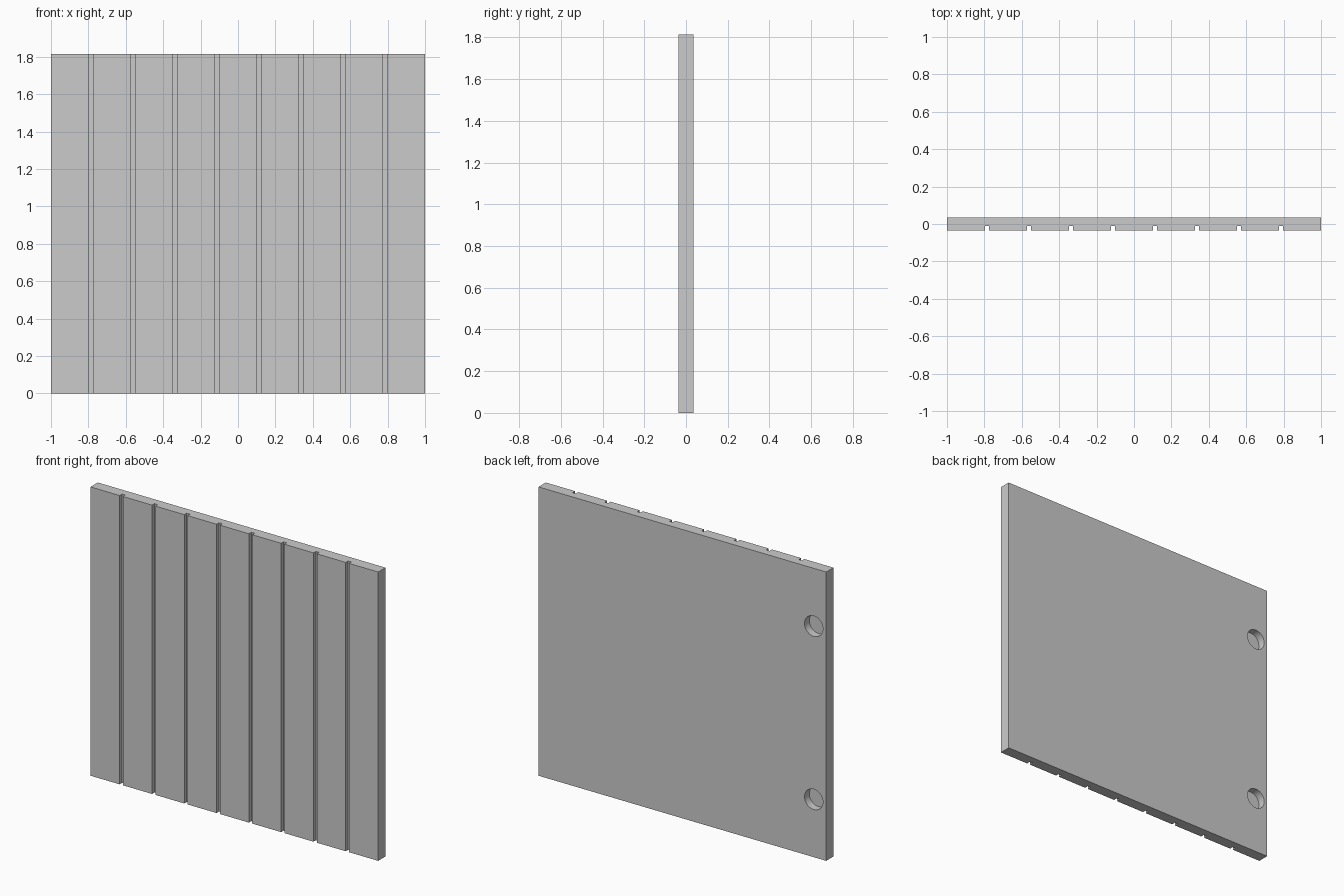
import bpy, bmesh
from math import pi, radians

if "Cube" in bpy.data.objects:
    bpy.data.objects.remove(bpy.data.objects["Cube"])

HALF_T, HEIGHT = 0.036, 1.815            # half thickness, panel height
PITCH, GROOVE_W, GROOVE_D = 0.2245, 0.023, 0.024
HOLE_X, HOLE_R, HOLE_D = -0.913, 0.064, 0.048

# Panel outline seen from above, with eight grooves along the front
profile = [(-1, HALF_T), (-1, -HALF_T)]
for i in range(8):
    x = (i - 3.5) * PITCH
    l, r = x - GROOVE_W / 2, x + GROOVE_W / 2
    floor = -HALF_T + GROOVE_D
    profile += [(l, -HALF_T), (l, floor), (r, floor), (r, -HALF_T)]
profile += [(1, -HALF_T), (1, HALF_T)]

# Extrude the outline upwards
bm = bmesh.new()
face = bm.faces.new([bm.verts.new((x, y, 0)) for x, y in profile])
top = bmesh.ops.extrude_face_region(bm, geom=[face])["geom"]
bmesh.ops.translate(bm, vec=(0, 0, HEIGHT),
                    verts=[v for v in top if isinstance(v, bmesh.types.BMVert)])
bmesh.ops.recalc_face_normals(bm, faces=bm.faces)
mesh = bpy.data.meshes.new("grooved_door_panel")
bm.to_mesh(mesh)
bm.free()
panel = bpy.data.objects.new("grooved_door_panel", mesh)
bpy.context.collection.objects.link(panel)

# Blind hinge cup holes in the back face
for z in (HEIGHT / 2 - 0.544, HEIGHT / 2 + 0.544):
    bpy.ops.mesh.primitive_cylinder_add(vertices=64, radius=HOLE_R, depth=2 * HOLE_D,
                                        location=(HOLE_X, HALF_T, z),
                                        rotation=(pi / 2, 0, 0))
    cutter = bpy.context.object
    cutter.name = "hinge_hole_cutter"
    cutter.hide_render = True
    mod = panel.modifiers.new("hinge_hole", 'BOOLEAN')
    mod.operation, mod.solver, mod.object = 'DIFFERENCE', 'EXACT', cutter
    bpy.context.view_layer.objects.active = panel
    bpy.ops.object.modifier_apply(modifier=mod.name)
    bpy.data.objects.remove(cutter)

# Smooth hole walls, sharp panel edges
bpy.ops.object.select_all(action='DESELECT')
panel.select_set(True)
bpy.context.view_layer.objects.active = panel
bpy.ops.object.shade_smooth_by_angle(angle=radians(30))
